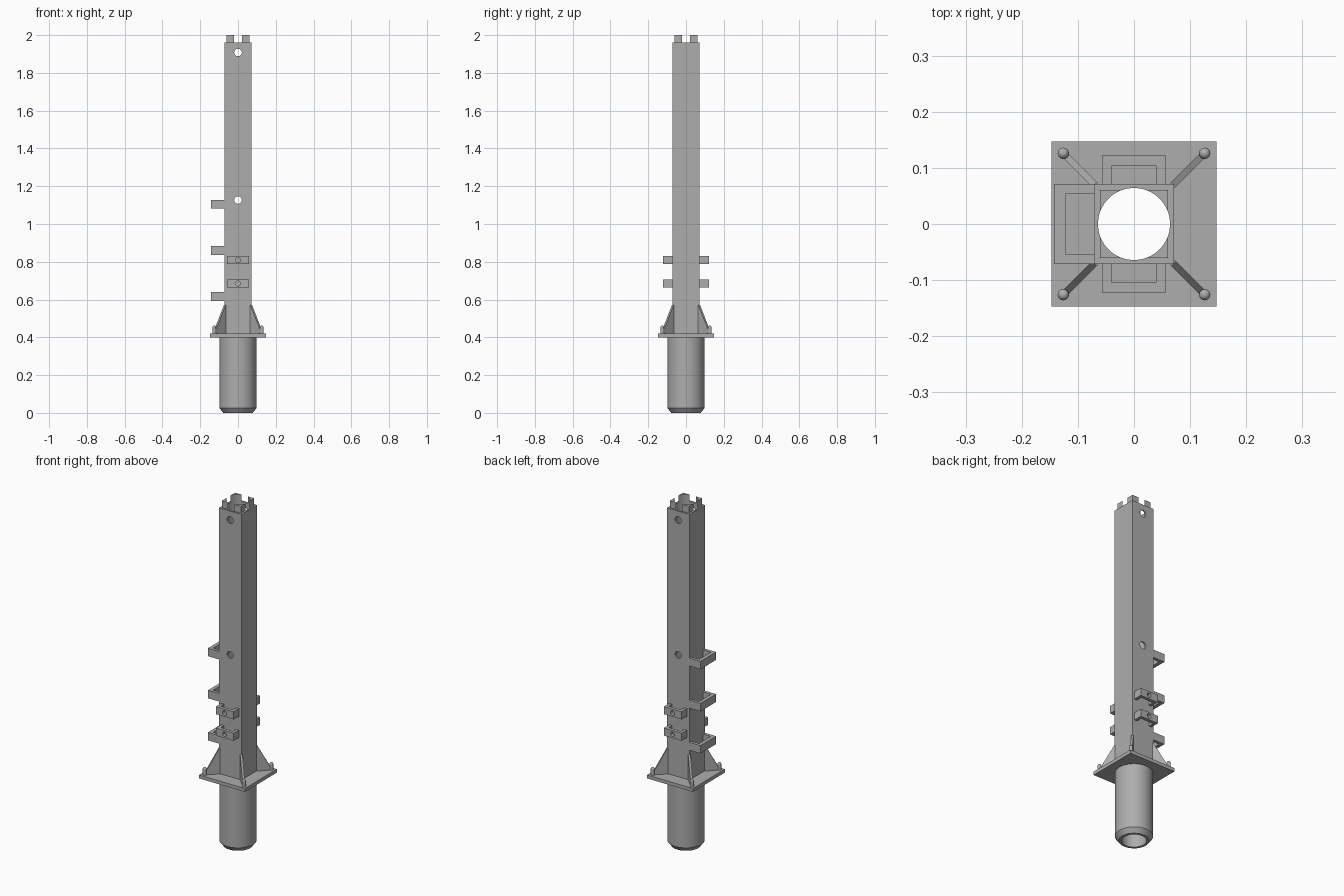
import bpy, bmesh, math
from mathutils import Matrix

cube = bpy.data.objects.get("Cube")
if cube:
    bpy.data.objects.remove(cube, do_unlink=True)

steel = bpy.data.materials.new("grey_steel")
steel.use_nodes = True
GREY = (0.42, 0.42, 0.42, 1)
steel.diffuse_color = GREY
steel.node_tree.nodes["Principled BSDF"].inputs["Base Color"].default_value = GREY

HALF = 0.0715     # half width of the square post
BORE = 0.0642     # radius of the bore
PLATE_TOP = 0.42


def finish(name, bm, smooth=False):
    bmesh.ops.recalc_face_normals(bm, faces=bm.faces)
    mesh = bpy.data.meshes.new(name)
    bm.to_mesh(mesh)
    bm.free()
    ob = bpy.data.objects.new(name, mesh)
    bpy.context.collection.objects.link(ob)
    mesh.materials.append(steel)
    if smooth:
        shade(ob)
    return ob


def shade(ob):
    bpy.ops.object.select_all(action='DESELECT')
    ob.select_set(True)
    bpy.context.view_layer.objects.active = ob
    bpy.ops.object.shade_smooth_by_angle(angle=math.radians(30))


def prism(name, outline, z0, z1, matrix=Matrix()):
    """Extrude a flat outline from z0 to z1, then place it."""
    bm = bmesh.new()
    face = bm.faces.new([bm.verts.new((x, y, z0)) for x, y in outline])
    top = bmesh.ops.extrude_face_region(bm, geom=[face])["geom"]
    bmesh.ops.translate(bm, vec=(0, 0, z1 - z0),
                        verts=[v for v in top if isinstance(v, bmesh.types.BMVert)])
    bm.transform(matrix)
    return finish(name, bm)


def square(h):
    return [(-h, -h), (h, -h), (h, h), (-h, h)]


def lathe(name, profile, closed=False, at=(0, 0), steps=64):
    bm = bmesh.new()
    verts = [bm.verts.new((r, 0, z)) for r, z in profile]
    edges = [bm.edges.new(p) for p in zip(verts, verts[1:])]
    if closed:
        edges.append(bm.edges.new((verts[-1], verts[0])))
    bmesh.ops.spin(bm, geom=verts + edges, cent=(0, 0, 0), axis=(0, 0, 1),
                   angle=math.tau, steps=steps, use_duplicate=False)
    bmesh.ops.remove_doubles(bm, verts=bm.verts, dist=1e-5)
    bmesh.ops.translate(bm, vec=(*at, 0), verts=bm.verts)
    return finish(name, bm, True)


def drill(ob, radius, depth, matrix, segments=32):
    """Cut a round hole and drop the cutter."""
    bm = bmesh.new()
    bmesh.ops.create_cone(bm, cap_ends=True, segments=segments, radius1=radius,
                          radius2=radius, depth=depth, matrix=matrix)
    cutter = finish("cutter", bm)
    cutter.hide_render = True
    mod = ob.modifiers.new("hole", 'BOOLEAN')
    mod.operation, mod.solver, mod.object = 'DIFFERENCE', 'EXACT', cutter
    graph = bpy.context.evaluated_depsgraph_get()
    mesh = bpy.data.meshes.new_from_object(ob.evaluated_get(graph))
    ob.modifiers.clear()
    ob.data = mesh
    bpy.data.objects.remove(cutter, do_unlink=True)


along_z = Matrix.Translation((0, 0, 1))
turn_y = Matrix.Rotation(math.pi / 2, 4, 'X')

# Hollow round foot with a chamfered lower rim
lathe("round_foot", [(BORE, 0), (0.078, 0), (0.098, 0.026), (0.098, 0.4), (BORE, 0.4)], True)

# Base plate, square post and the corner tabs left by the bore
plate = prism("base_plate", square(0.147), 0.4, PLATE_TOP)
post = prism("square_post", square(HALF), PLATE_TOP, 1.96)
tabs = prism("corner_tabs", square(0.061), 1.96, 2.0)
for part in (plate, post, tabs):
    drill(part, BORE, 4, along_z, 64)

# Pin holes from front to back of the post
for z in (1.127, 1.908):
    drill(post, 0.02, 1, Matrix.Translation((0, 0, z)) @ turn_y)
for part in (plate, post, tabs):
    shade(part)

# Diagonal gussets and round-headed studs at the plate corners
gusset = [(0.097, PLATE_TOP), (0.174, PLATE_TOP), (0.174, 0.436), (0.1, 0.57), (0.097, 0.57)]
for i in range(4):
    angle = math.pi / 4 + i * math.pi / 2
    prism(f"gusset_{i + 1}", gusset, -0.006, 0.006, Matrix.Rotation(angle, 4, 'Z') @ turn_y)
    reach = 0.126 * math.sqrt(2)
    dome = [(0.01 * math.cos(a), 0.452 + 0.01 * math.sin(a))
            for a in (k * math.pi / 12 for k in range(7))]
    lathe(f"stud_{i + 1}", [(0, PLATE_TOP), (0.01, PLATE_TOP)] + dome,
          at=(reach * math.cos(angle), reach * math.sin(angle)), steps=24)


def bracket(name, half, inner, reach, gap, z0, z1, angle):
    """U-shaped loop that stands out from one face of the post."""
    outline = [(-half, HALF), (-half, reach), (half, reach), (half, HALF),
               (inner, HALF), (inner, gap), (-inner, gap), (-inner, HALF)]
    return prism(name, outline, z0, z1, Matrix.Rotation(angle, 4, 'Z'))


# Wide loops on the right side
for i, z in enumerate((0.593, 0.837, 1.081)):
    bracket(f"side_loop_{i + 1}", HALF, 0.054, 0.143, 0.122, z, z + 0.046, math.pi / 2)

# Narrow drilled loops on the front and back
for side, angle, sign in (("front", math.pi, -1), ("back", 0, 1)):
    for i, z in enumerate((0.685, 0.809)):
        loop = bracket(f"{side}_loop_{i + 1}", 0.057, 0.04, 0.122, 0.103,
                       z - 0.022, z + 0.022, angle)
        drill(loop, 0.013, 0.05, Matrix.Translation((0, sign * 0.115, z)) @ turn_y, 24)
        shade(loop)
